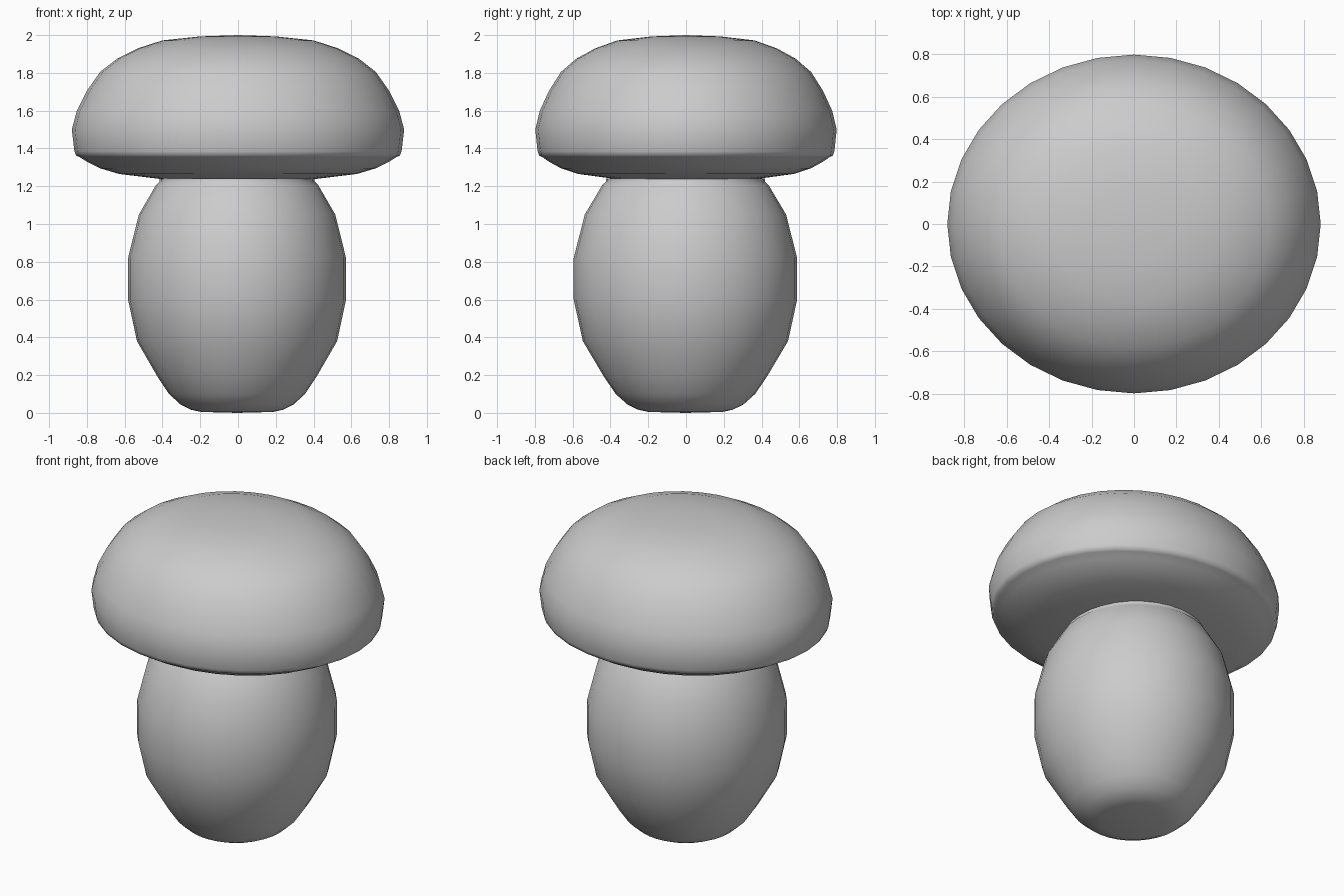
import bpy, bmesh, math

if "Cube" in bpy.data.objects:
    bpy.data.objects.remove(bpy.data.objects["Cube"])

SEGMENTS = 32


def lathe(name, profile, y_scale=1.0, centre=(0, 0)):
    """Revolve (radius, height) points about z; radius 0 makes a pole."""
    bm = bmesh.new()
    rings = []
    for r, z in profile:
        if r == 0:
            rings.append([bm.verts.new((centre[0], centre[1], z))])
            continue
        ring = []
        for i in range(SEGMENTS):
            a = 2 * math.pi * i / SEGMENTS
            ring.append(bm.verts.new((centre[0] + r * math.cos(a),
                                      centre[1] + r * y_scale * math.sin(a), z)))
        rings.append(ring)
    for lower, upper in zip(rings, rings[1:]):
        for i in range(SEGMENTS):
            j = (i + 1) % SEGMENTS
            if len(lower) == 1:
                bm.faces.new((lower[0], upper[j], upper[i]))
            elif len(upper) == 1:
                bm.faces.new((lower[i], lower[j], upper[0]))
            else:
                bm.faces.new((lower[i], lower[j], upper[j], upper[i]))
    bmesh.ops.recalc_face_normals(bm, faces=bm.faces)
    mesh = bpy.data.meshes.new(name)
    bm.to_mesh(mesh)
    bm.free()
    obj = bpy.data.objects.new(name, mesh)
    bpy.context.collection.objects.link(obj)
    bpy.ops.object.select_all(action='DESELECT')
    obj.select_set(True)
    bpy.context.view_layer.objects.active = obj
    bpy.ops.object.shade_smooth_by_angle(angle=math.radians(60))
    return obj


# Barrel-shaped stem, narrow at foot and neck
lathe("stem", [(0, 0), (0.19, 0.005), (0.245, 0.017), (0.30, 0.045),
               (0.36, 0.10), (0.42, 0.19), (0.53, 0.38), (0.577, 0.60),
               (0.577, 0.82), (0.52, 1.05), (0.43, 1.205),
               (0.41, 1.225), (0.41, 1.24)],
      y_scale=1.025, centre=(-0.005, -0.003))

# Oval cap with a shallow underside and a flattened crown
lathe("cap", [(0.39, 1.236), (0.45, 1.243), (0.63, 1.265), (0.73, 1.295),
              (0.80, 1.33), (0.84, 1.355), (0.857, 1.362), (0.866, 1.385),
              (0.88, 1.50), (0.853, 1.60), (0.80, 1.705), (0.73, 1.805),
              (0.64, 1.875), (0.53, 1.93), (0.40, 1.972), (0.20, 1.993),
              (0, 2.0)],
      y_scale=0.907)
